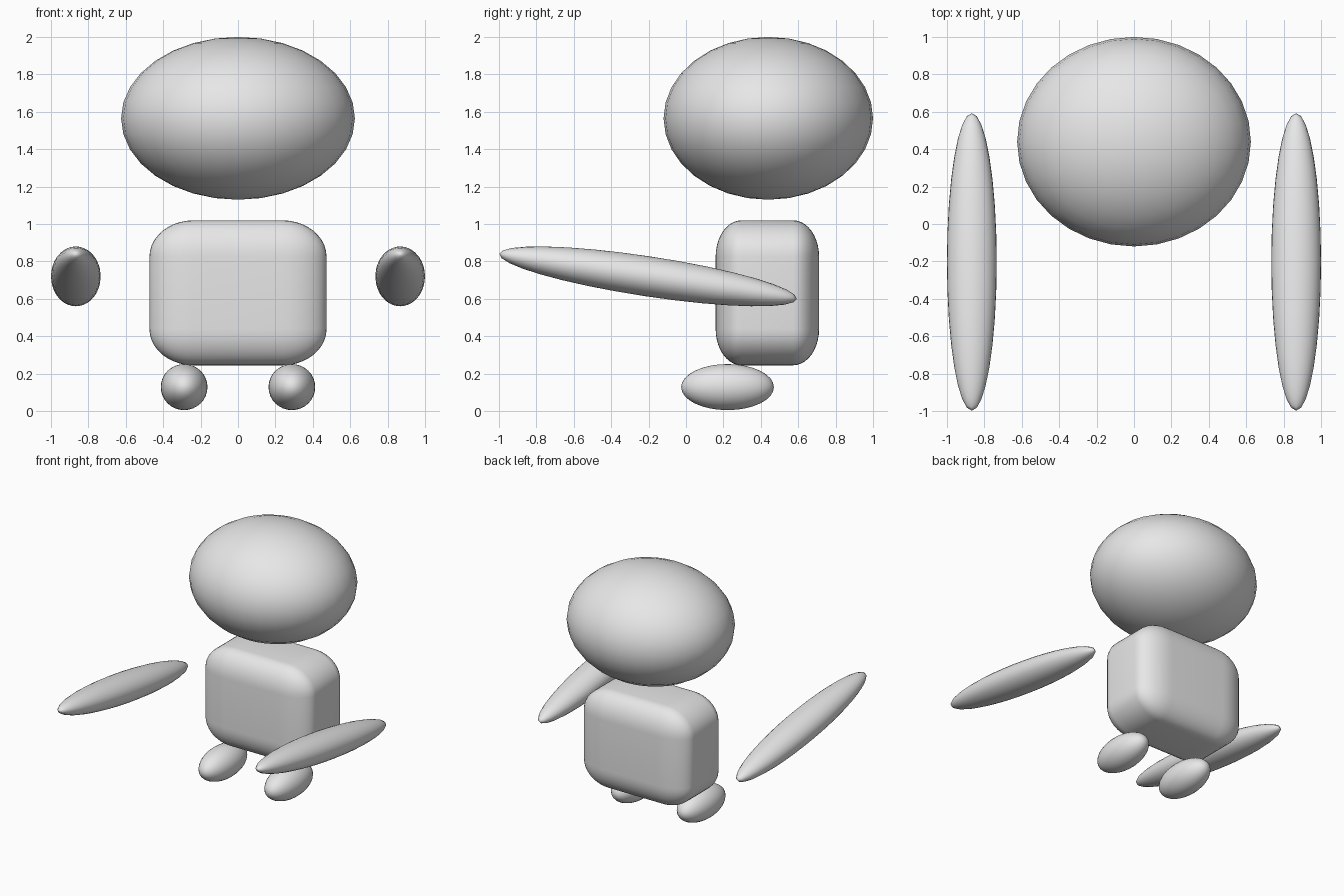
import bpy
import bmesh
import math

cube = bpy.data.objects.get("Cube")
if cube:
    bpy.data.objects.remove(cube, do_unlink=True)

grey = bpy.data.materials.new("plain_grey")
grey.use_nodes = True
grey.diffuse_color = (0.8, 0.8, 0.8, 1)
grey.node_tree.nodes["Principled BSDF"].inputs["Base Color"].default_value = grey.diffuse_color


def add_part(name, bm, location, scale, tilt=0):
    mesh = bpy.data.meshes.new(name)
    bm.to_mesh(mesh)
    bm.free()
    mesh.materials.append(grey)
    mesh.shade_smooth()
    part = bpy.data.objects.new(name, mesh)
    part.location = location
    part.scale = scale
    part.rotation_euler.x = math.radians(tilt)
    bpy.context.collection.objects.link(part)
    return part


def ellipsoid(name, location, radii, tilt=0):
    bm = bmesh.new()
    bmesh.ops.create_uvsphere(bm, u_segments=32, v_segments=16, radius=1)
    return add_part(name, bm, location, radii, tilt)


# Head
ellipsoid("head", (0, 0.44, 1.565), (0.625, 0.56, 0.435))

# Torso: a rounded unit cube stretched to size
bm = bmesh.new()
bmesh.ops.create_cube(bm, size=1)
torso = add_part("torso", bm, (0, 0.435, 0.632), (0.947, 0.553, 0.775))
bevel = torso.modifiers.new("rounded_edges", "BEVEL")
bevel.width = 0.25
bevel.segments = 10

# Arms reach forward and slightly up; feet sit under the torso
for side, sign in (("left", 1), ("right", -1)):
    ellipsoid(side + "_arm", (sign * 0.867, -0.203, 0.72), (0.133, 0.804, 0.107), -8.6)
    ellipsoid(side + "_foot", (sign * 0.288, 0.222, 0.128), (0.125, 0.248, 0.123))
